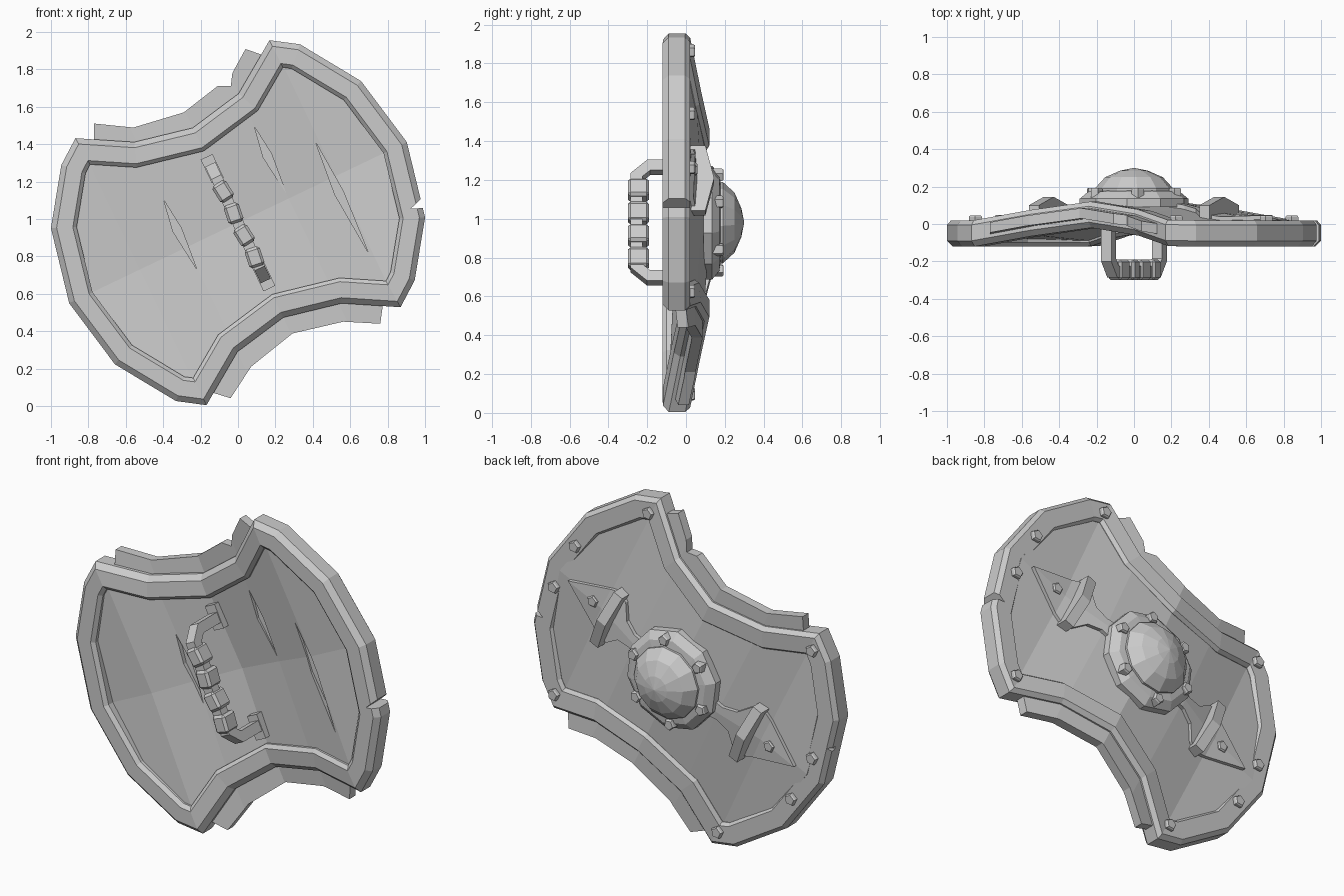
import bpy, bmesh, math
from mathutils import Vector, Matrix

if "Cube" in bpy.data.objects:
    bpy.data.objects.remove(bpy.data.objects["Cube"])

# Local frame: u = long axis (x), v = short axis (z), y = depth; then tilted in place
PLACE = Matrix.Translation((0, 0, 0.98)) @ Matrix.Rotation(math.radians(-25.5), 4, 'Y')


def bend(u):
    u = abs(u)
    if u < 0.3:
        return 0.1 - 0.04 * u / 0.3
    return max(0, 0.06 * (0.58 - u) / 0.28)


def dish(u, v):
    return bend(u) + 0.03 * max(0, 1 - abs(v) / 0.45)


def finish(name, bm):
    bmesh.ops.recalc_face_normals(bm, faces=bm.faces[:])
    bm.transform(PLACE)
    me = bpy.data.meshes.new(name)
    bm.to_mesh(me)
    bm.free()
    ob = bpy.data.objects.new(name, me)
    bpy.context.collection.objects.link(ob)
    return ob


def sheet(name, poly, lo, hi, surf, cuts=(-0.58, -0.3, 0, 0.3, 0.58), split_v=True):
    """Flat outline, creased along the bend lines, draped on surf and thickened."""
    bm = bmesh.new()
    bm.faces.new([bm.verts.new((u, 0, v)) for u, v in poly])
    planes = [((c, 0, 0), (1, 0, 0)) for c in cuts]
    if split_v:
        planes.append(((0, 0, 0), (0, 0, 1)))
    for co, no in planes:
        bmesh.ops.bisect_plane(bm, geom=bm.verts[:] + bm.edges[:] + bm.faces[:],
                               dist=1e-5, plane_co=co, plane_no=no)
    faces, verts = bm.faces[:], bm.verts[:]
    border = [e for e in bm.edges if len(e.link_faces) == 1]
    top = {v: bm.verts.new((v.co.x, hi + surf(v.co.x, v.co.z), v.co.z)) for v in verts}
    for f in faces:
        bm.faces.new([top[v] for v in f.verts])
    for e in border:
        a, b = e.verts
        bm.faces.new((a, b, top[b], top[a]))
    for v in verts:
        v.co.y = lo + surf(v.co.x, v.co.z)
    return finish(name, bm)


def flat(u, v):
    return 0


def cut(ob, poly, lo, hi):
    cutter = sheet("cutter", poly, lo, hi, flat, (), False)
    cutter.hide_render = True
    m = ob.modifiers.new("cut", 'BOOLEAN')
    m.operation, m.solver, m.object = 'DIFFERENCE', 'EXACT', cutter
    me = bpy.data.meshes.new_from_object(ob.evaluated_get(bpy.context.evaluated_depsgraph_get()))
    ob.modifiers.clear()
    ob.data = me
    bpy.data.objects.remove(cutter)


def lathe(name, rings, n, u=0, v=0, turn=0):
    """Stack of n-sided rings (radius, y) around a y-axis at (u, v)."""
    bm = bmesh.new()
    rows = [[bm.verts.new((u + r * math.cos(turn + math.tau * i / n), y,
                           v + r * math.sin(turn + math.tau * i / n))) for i in range(n)]
            for r, y in rings]
    for a, b in zip(rows, rows[1:]):
        for i in range(n):
            j = (i + 1) % n
            bm.faces.new((a[i], a[j], b[j], b[i]))
    bm.faces.new(rows[0])
    bm.faces.new(rows[-1])
    bmesh.ops.remove_doubles(bm, verts=bm.verts[:], dist=1e-4)
    return finish(name, bm)


def block(name, centre, size, tilt=0.0, bevel=0.0):
    bm = bmesh.new()
    bmesh.ops.create_cube(bm, size=1)
    bm.transform(Matrix.Translation(centre) @ Matrix.Rotation(tilt, 4, 'Y')
                 @ Matrix.Diagonal((*size, 1)))
    if bevel:
        bmesh.ops.bevel(bm, geom=bm.edges[:], offset=bevel, segments=1, affect='EDGES')
    return finish(name, bm)


# Outline: one half, repeated by half a turn
half = [(0, .562), (.30, .622), (.572, .808), (.71, .718), (.92, .40), (1.0, 0),
        (.915, -.405), (.72, -.685), (.59, -.782), (.315, -.628)]
outline = half + [(-u, -v) for u, v in half]


def inset(d):
    out = []
    for i, p in enumerate(outline):
        a, b, c = (Vector(outline[i - 1]), Vector(p), Vector(outline[(i + 1) % len(outline)]))
        d1, d2 = (b - a).normalized(), (c - b).normalized()
        n1, n2 = Vector((d1.y, -d1.x)), Vector((d2.y, -d2.x))
        out.append(b + (n1 + n2) * d / (1 + n1.dot(n2)))
    return out


# Rim: chamfered section swept round the outline
section = [(0, -.09), (.03, -.12), (.115, -.12), (.135, -.10), (.135, 0), (.12, .02), (.022, .02), (0, -.005)]
bm = bmesh.new()
loops = [[bm.verts.new((p.x, y + bend(p.x), p.y)) for p in inset(d)] for d, y in section]
for k, a in enumerate(loops):
    b = loops[(k + 1) % len(loops)]
    for i in range(len(a)):
        j = (i + 1) % len(a)
        bm.faces.new((a[i], a[j], b[j], b[i]))
rim = finish("rim", bm)
cut(rim, [(.975, -.295), (.865, -.33), (.965, -.37)], -.3, .3)
cut(rim, [(-1.02, .26), (-.93, .22), (-1.02, .18)], -.03, .1)

# Dished plate with battle gashes on the inner side
plate = sheet("plate", [tuple(p) for p in inset(.1)], -.09, -.005, dish)
for u, v0, v1 in [(.56, -.445, .21), (.30, .03, .425), (-.306, -.13, .28)]:
    m = (v0 + v1) / 2 + .03
    cut(plate, [(u - .028, m), (u, v1), (u + .02, m), (u, v0)], -.25, dish(u, m) - .07)

# Broken under-layers showing along the concave sides
under_a = [(-.52, .70), (-.467, .81), (-.286, .70), (-.008, .657), (.215, .706), (.28, .676),
           (.317, .735), (.436, .821), (.50, .757), (.50, .70), (.30, .56), (0, .50), (-.30, .56)]
under_b = [(.53, -.70), (.454, -.815), (.28, -.72), (.008, -.66), (-.268, -.725), (-.44, -.83),
           (-.51, -.765), (-.50, -.70), (-.30, -.56), (0, -.50), (.30, -.56)]
for name, poly in (("under_layer_upper", under_a), ("under_layer_lower", under_b)):
    sheet(name, poly, -.07, -.015, lambda u, v: bend(u))

# Central boss: base plate, dome and rivets
lathe("boss_base", [(.295, .09), (.295, .135), (.25, .172), (.19, .18)], 10)
lathe("boss_dome", [(.21, .16), (.21, .19), (.155, .25), (.075, .285), (0, .30)], 12)
for i in range(6):
    a = math.tau * i / 6
    lathe("boss_rivet", [(.034, .13), (.034, .185), (.028, .193)], 5, .245 * math.cos(a), .245 * math.sin(a), a)

# Flared straps with peaked crossbars on both sides of the boss
strap = [(.22, .06), (.32, .045), (.40, .07), (.46, .15), (.52, .17), (.82, 0)]
for s in (1, -1):
    poly = [(s * u, v) for u, v in strap] + [(s * u, -v) for u, v in strap[-2::-1]]
    sheet("strap", poly, -.02, .018, dish)
    bar = [(s * .475, .185), (s * .535, .185), (s * .535, -.185), (s * .475, -.185)]
    sheet("strap_crossbar", bar, .0, .10, lambda u, v: .045 * (1 - abs(v) / .185), ())
    lathe("strap_rivet", [(.036, .0), (.036, .05), (.028, .058)], 5, s * .64, 0)
    # Rim rivets, repeated by half a turn
    for u, v in [(.585, .70), (.88, .20), (.885, -.11), (.61, -.685)]:
        lathe("rim_rivet", [(.036, 0), (.036, .038), (.03, .046)], 5, s * u, s * v)

# Grip: bent bar, feet and wrapped hand segments
arch = [(.345, .04), (.345, -.20), (.27, -.285)]
inner = [(.285, .04), (.285, -.185), (.25, -.225)]
path = arch + [(-v, y) for v, y in arch[::-1]] + [(-v, y) for v, y in inner] + inner[::-1]
bm = bmesh.new()
ends = [[bm.verts.new((u, y, v)) for v, y in path] for u in (-.03, .03)]
for e in ends:
    bm.faces.new(e)
for i in range(len(path)):
    j = (i + 1) % len(path)
    bm.faces.new((ends[0][i], ends[0][j], ends[1][j], ends[1][i]))
finish("grip_bar", bm)
for s in (1, -1):
    block("grip_foot", (0, .0, s * .32), (.07, .05, .14))
for i, v in enumerate((-.195, -.065, .065, .195)):
    block("grip_wrap", (0, -.245, v - .01), (.085, .11, .105), (-1) ** i * .12, .014)
